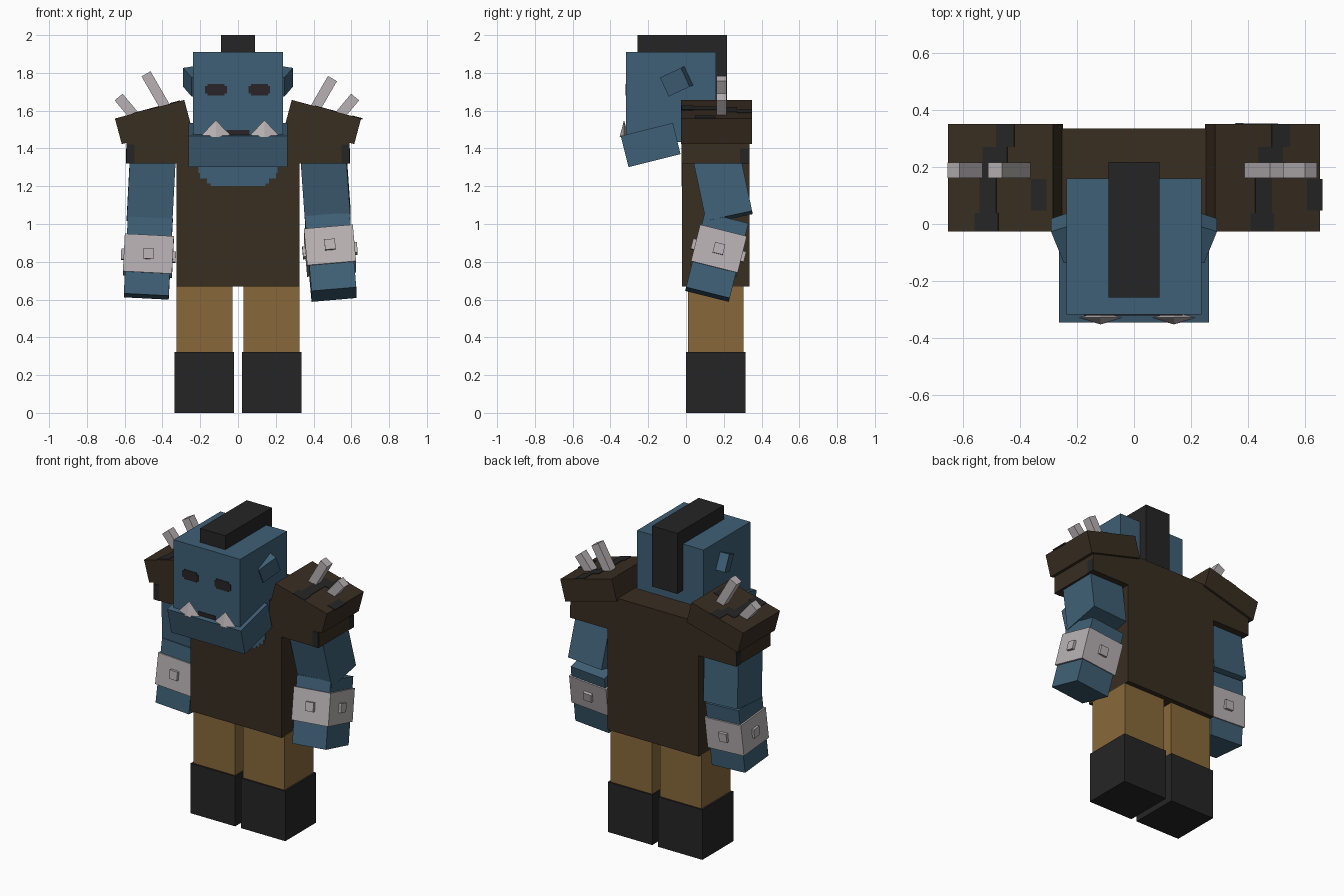
import bpy
import bmesh
from math import radians
from mathutils import Matrix, Vector

cube = bpy.data.objects.get("Cube")
if cube:
    bpy.data.objects.remove(cube, do_unlink=True)


def material(name, rgb):
    """Flat material from an 8-bit display colour."""
    linear = [((c / 255 + 0.055) / 1.055) ** 2.4 for c in rgb] + [1]
    mat = bpy.data.materials.new(name)
    mat.use_nodes = True
    mat.diffuse_color = linear
    shader = mat.node_tree.nodes["Principled BSDF"]
    shader.inputs["Base Color"].default_value = linear
    shader.inputs["Roughness"].default_value = 0.9
    return mat


SKIN = material("blue skin", (63, 96, 118))
LEATHER = material("dark brown leather", (56, 45, 33))
CLOTH = material("tan cloth", (136, 105, 58))
BLACK = material("charcoal", (37, 37, 37))
BONE = material("pale bone", (184, 177, 179))
DARK = material("dark eye", (41, 36, 39))


def frame(center, rx=0, ry=0, rz=0):
    """Placement turned about x, then y, then z of the part."""
    turn = Matrix.Identity(4)
    for angle, axis in ((rx, "X"), (ry, "Y"), (rz, "Z")):
        turn = turn @ Matrix.Rotation(radians(angle), 4, axis)
    return Matrix.Translation(center) @ turn


def finish(name, bm, mat):
    mesh = bpy.data.meshes.new(name)
    bm.to_mesh(mesh)
    bm.free()
    mesh.materials.append(mat)
    obj = bpy.data.objects.new(name, mesh)
    bpy.context.collection.objects.link(obj)
    return obj


def box(name, place, size, mat, offset=(0, 0, 0)):
    bm = bmesh.new()
    bmesh.ops.create_cube(bm, size=1)
    scale = Matrix.Diagonal((*size, 1))
    bm.transform(place @ Matrix.Translation(offset) @ scale)
    return finish(name, bm, mat)


def block(name, low, high, mat):
    """Upright box between two corners."""
    low, high = Vector(low), Vector(high)
    return box(name, frame((low + high) / 2), high - low, mat)


# Torso with the stepped neckline of bare skin
FRONT = -0.02
block("torso", (-0.325, FRONT, 0.67), (0.325, 0.335, 1.535), LEATHER)
for i, (half, low, high) in enumerate(((0.21, 1.27, 1.52), (0.2, 1.24, 1.27),
                                       (0.165, 1.215, 1.24), (0.145, 1.2, 1.215))):
    block(f"neckline_skin_{i}", (-half, FRONT - 0.004, low), (half, FRONT + 0.004, high), SKIN)

# Head, crest and jaw
FACE = -0.317
block("head", (-0.237, FACE, 1.435), (0.237, 0.16, 1.91), SKIN)
block("hair_crest", (-0.09, -0.257, 1.61), (0.09, 0.217, 2.0), BLACK)
box("jaw", frame((0, -0.187, 1.418), rx=14), (0.525, 0.284, 0.17), SKIN)
block("mouth", (-0.06, FACE - 0.003, 1.455), (0.06, FACE + 0.004, 1.498), DARK)

for side, x in (("right", -0.117), ("left", 0.113)):
    # Eyes: a wide and a tall plate make the clipped corners
    eye = frame((x, FACE, 1.71))
    box(side + "_eye_wide", eye, (0.115, 0.006, 0.04), DARK)
    box(side + "_eye_tall", eye, (0.09, 0.007, 0.062), DARK)

for side, x in (("right", -0.117), ("left", 0.14)):
    # Pointed lower tusks
    bm = bmesh.new()
    bmesh.ops.create_cone(bm, cap_ends=True, segments=4, radius1=0.085, radius2=0, depth=0.09)
    bm.transform(Matrix.Translation((x, -0.328, 1.505)) @ Matrix.Diagonal((1, 0.28, 1, 1)))
    finish(side + "_tusk", bm, BONE)

for side, s in (("right", -1), ("left", 1)):
    box(side + "_ear", frame((s * 0.24, -0.05, 1.755), rx=25, rz=-20 * s),
        (0.06, 0.13, 0.11), SKIN)

    # Legs and boots
    for name, inner, outer, y0, y1, z0, z1, mat in (
            ("trouser_leg", 0.028, 0.325, 0.01, 0.305, 0.3, 0.67, CLOTH),
            ("boot", 0.02, 0.337, 0, 0.315, 0, 0.322, BLACK)):
        a, b = sorted((s * inner, s * outer))
        block(f"{side}_{name}", (a, y0, z0), (b, y1, z1), mat)

    # Sleeve with a dark patch at the outer edge
    a, b = sorted((s * 0.325, s * 0.59))
    block(side + "_sleeve", (a, FRONT, 1.32), (b, 0.335, 1.52), LEATHER)
    patch = frame((s * 0.568, FRONT, 1.37))
    box(side + "_sleeve_patch", patch, (0.04, 0.006, 0.1), BLACK)
    box(side + "_sleeve_side_patch", frame((s * 0.59, 0.31, 1.36)), (0.006, 0.05, 0.08), BLACK)

    # Sloping shoulder pad with dark stains on its top
    pad = frame((s * 0.45, 0.162, 1.54), ry=15 * s)
    box(side + "_shoulder_pad", pad, (0.38, 0.376, 0.14), LEATHER)
    shift = 0.03 * (s > 0)
    for i, (x, y, w, d) in enumerate(((0.018, 0.147, 0.066, 0.08), (-0.02, 0.072, 0.09, 0.07),
                                      (-0.045, -0.043, 0.06, 0.16), (-0.05, -0.155, 0.085, 0.064),
                                      (0.14, -0.06, 0.055, 0.11))):
        box(f"{side}_pad_stain_{i}", pad, (w, d, 0.007), BLACK, (x + shift, y, 0.07))

# Bone spikes: tip x, tip z, lean in degrees, length
for name, x, z, lean, length in (("right_inner_spike", -0.487, 1.795, -30, 0.24),
                                 ("right_outer_spike", -0.632, 1.672, -40, 0.16),
                                 ("left_inner_spike", 0.5, 1.77, 30, 0.22),
                                 ("left_outer_spike", 0.62, 1.672, 40, 0.16)):
    box(name, frame((x, 0.188, z), ry=lean), (0.055, 0.055, length), BONE,
        (0, 0, -length / 2))

# Arms: upper arm and forearm placements for each side
ARMS = (
    ("right", frame((-0.458, 0.175, 1.22), rx=5, ry=3),
     frame((-0.475, 0.16, 0.82), rx=-5, ry=3)),
    ("left", frame((0.462, 0.188, 1.23), rx=12, ry=-4),
     frame((0.49, 0.163, 0.825), rx=-14, ry=-5)),
)
for side, upper, fore in ARMS:
    box(side + "_upper_arm", upper, (0.242, 0.25, 0.4), SKIN)
    box(side + "_forearm", fore, (0.238, 0.238, 0.41), SKIN)
    lift = 0.012 if side == "right" else 0.035
    box(side + "_bracer", fore, (0.26, 0.255, 0.2), BONE, (0, 0, lift))
    # Square studs on the four bracer sides
    for i in range(4):
        turned = fore @ Matrix.Rotation(radians(90 * i), 4, "Z")
        box(f"{side}_bracer_stud_{i}", turned, (0.056, 0.03, 0.056), BONE, (0, -0.13, lift))
